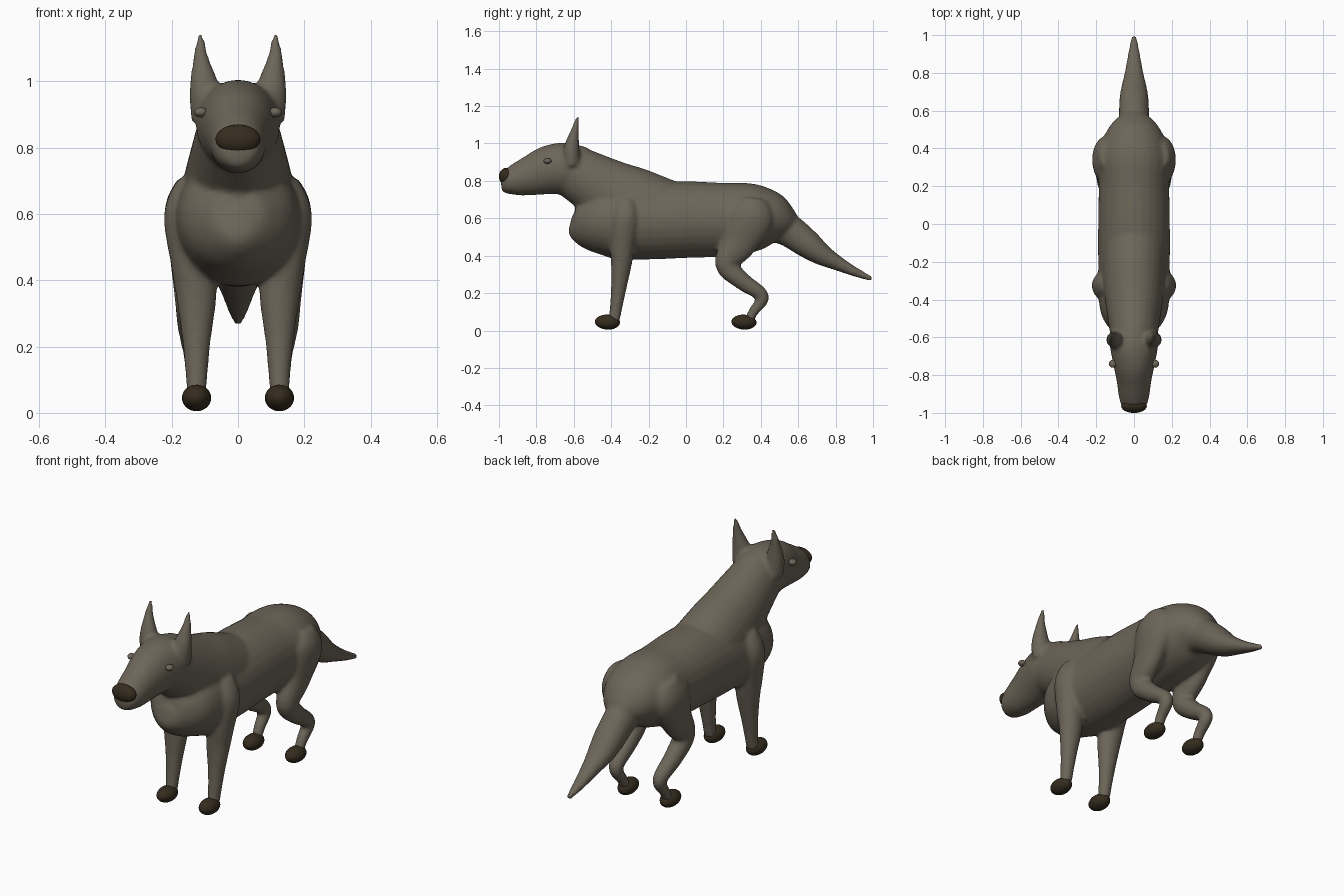
import bpy, bmesh, math
from mathutils import Vector

cube = bpy.data.objects.get("Cube")
if cube:
    bpy.data.objects.remove(cube)


def material(name, rgb):
    m = bpy.data.materials.new(name)
    m.use_nodes = True
    m.diffuse_color = (*rgb, 1)
    bsdf = m.node_tree.nodes["Principled BSDF"]
    bsdf.inputs["Base Color"].default_value = (*rgb, 1)
    bsdf.inputs["Roughness"].default_value = 0.8
    return m


FUR = material("taupe fur", (0.15, 0.13, 0.098))
DARK = material("dark brown", (0.036, 0.025, 0.013))


def finish(name, bm, mat):
    bmesh.ops.recalc_face_normals(bm, faces=bm.faces)
    mesh = bpy.data.meshes.new(name)
    bm.to_mesh(mesh)
    bm.free()
    mesh.materials.append(mat)
    for p in mesh.polygons:
        p.use_smooth = True
    ob = bpy.data.objects.new(name, mesh)
    bpy.context.collection.objects.link(ob)
    return ob


def spline(a, b, c, d, t):
    return tuple(0.5 * (2 * q + (r - p) * t + (2 * p - 5 * q + 4 * r - s) * t * t
                        + (3 * q - p - 3 * r + s) * t ** 3)
                 for p, q, r, s in zip(a, b, c, d))


def limb(name, pts, side=1, steps=6, sides=28):
    """Loft of ellipses; each point is x, y, z, half width, half depth."""
    k = [pts[0]] + pts + [pts[-1]]
    rows = [spline(*k[i:i + 4], s / steps) for i in range(len(pts) - 1) for s in range(steps)]
    rows.append(pts[-1])
    centres = [Vector((r[0] * side, r[1], r[2])) for r in rows]
    bm = bmesh.new()
    rings = []
    for i, r in enumerate(rows):
        t = (centres[min(i + 1, len(rows) - 1)] - centres[max(i - 1, 0)]).normalized()
        u = Vector((1, 0, 0))
        u = (u - t * u.dot(t)).normalized()
        v = t.cross(u)
        ring = []
        for j in range(sides):
            a = math.tau * j / sides
            ring.append(bm.verts.new(centres[i] + u * r[3] * math.cos(a) + v * r[4] * math.sin(a)))
        rings.append(ring)
    for a, b in zip(rings, rings[1:]):
        for j in range(sides):
            n = (j + 1) % sides
            bm.faces.new((a[j], a[n], b[n], b[j]))
    bm.faces.new(rings[0])
    bm.faces.new(rings[-1])
    return finish(name, bm, FUR)


def blob(name, centre, size, mat, tilt=0):
    bm = bmesh.new()
    bmesh.ops.create_uvsphere(bm, u_segments=24, v_segments=16, radius=1)
    ob = finish(name, bm, mat)
    ob.location, ob.scale, ob.rotation_euler = centre, size, (tilt, 0, 0)
    return ob


# Torso, neck, head and tail
skin = [
    limb("body", [
        (0, -.617, .58, .03, .04), (0, -.59, .575, .09, .10), (0, -.51, .575, .16, .155),
        (0, -.40, .585, .187, .20), (0, -.2, .585, .19, .205), (0, 0, .593, .19, .205),
        (0, .2, .592, .187, .197), (0, .35, .602, .19, .185), (0, .46, .598, .16, .148),
        (0, .54, .58, .11, .09), (0, .58, .57, .06, .05)]),
    limb("neck", [
        (0, -.08, .61, .17, .185), (0, -.3, .68, .165, .2),
        (0, -.47, .775, .143, .165), (0, -.62, .86, .12, .14)]),
    limb("head", [
        (0, -.52, .88, .09, .10), (0, -.63, .87, .126, .135), (0, -.73, .858, .112, .132),
        (0, -.83, .828, .092, .108), (0, -.92, .800, .079, .082),
        (0, -.965, .783, .062, .055), (0, -.988, .78, .03, .03)]),
    limb("tail", [
        (0, .45, .58, .1, .1), (0, .55, .535, .082, .088), (0, .65, .462, .078, .076),
        (0, .72, .41, .068, .06), (0, .80, .365, .05, .042), (0, .9, .315, .032, .026),
        (0, .995, .275, .014, .014)]),
]

# Paired ears and legs
for side, label in ((1, "left"), (-1, "right")):
    skin += [
        limb(label + "_ear", [
            (.095, -.61, .88, .045, .045), (.1, -.612, .97, .047, .043),
            (.112, -.594, 1.07, .024, .022), (.112, -.577, 1.147, .008, .008)], side),
        limb(label + "_front_leg", [
            (.14, -.32, .70, .04, .05), (.155, -.325, .60, .068, .075),
            (.14, -.34, .45, .062, .066), (.126, -.345, .36, .062, .056),
            (.125, -.363, .2, .041, .039), (.125, -.385, .05, .029, .03)], side),
        limb(label + "_hind_leg", [
            (.13, .36, .70, .05, .07), (.145, .345, .61, .076, .125), (.145, .285, .47, .06, .095),
            (.14, .218, .355, .052, .063), (.137, .30, .265, .046, .048),
            (.13, .408, .182, .036, .036), (.126, .36, .10, .028, .027),
            (.125, .335, .05, .026, .026)], side),
    ]

# Fuse the parts into one continuous skin
bpy.ops.object.select_all(action="DESELECT")
for ob in skin:
    ob.select_set(True)
bpy.context.view_layer.objects.active = skin[0]
bpy.ops.object.join()
body = bpy.context.view_layer.objects.active
remesh = body.modifiers.new("fuse", "REMESH")
remesh.mode, remesh.voxel_size, remesh.use_smooth_shade = "VOXEL", .01, True
smooth = body.modifiers.new("soften", "SMOOTH")
smooth.factor, smooth.iterations = .5, 8

# Nose, eyes and paws
blob("nose", (0, -.964, .826), (.068, .036, .044), DARK, -.2)
for side, label in ((1, "left"), (-1, "right")):
    blob(label + "_eye", (.112 * side, -.74, .906), (.021, .021, .015), FUR)
    for leg, y in (("front", -.42), ("hind", .31)):
        blob(f"{label}_{leg}_paw", (.125 * side, y, .045), (.044, .067, .04), DARK, -.05)
